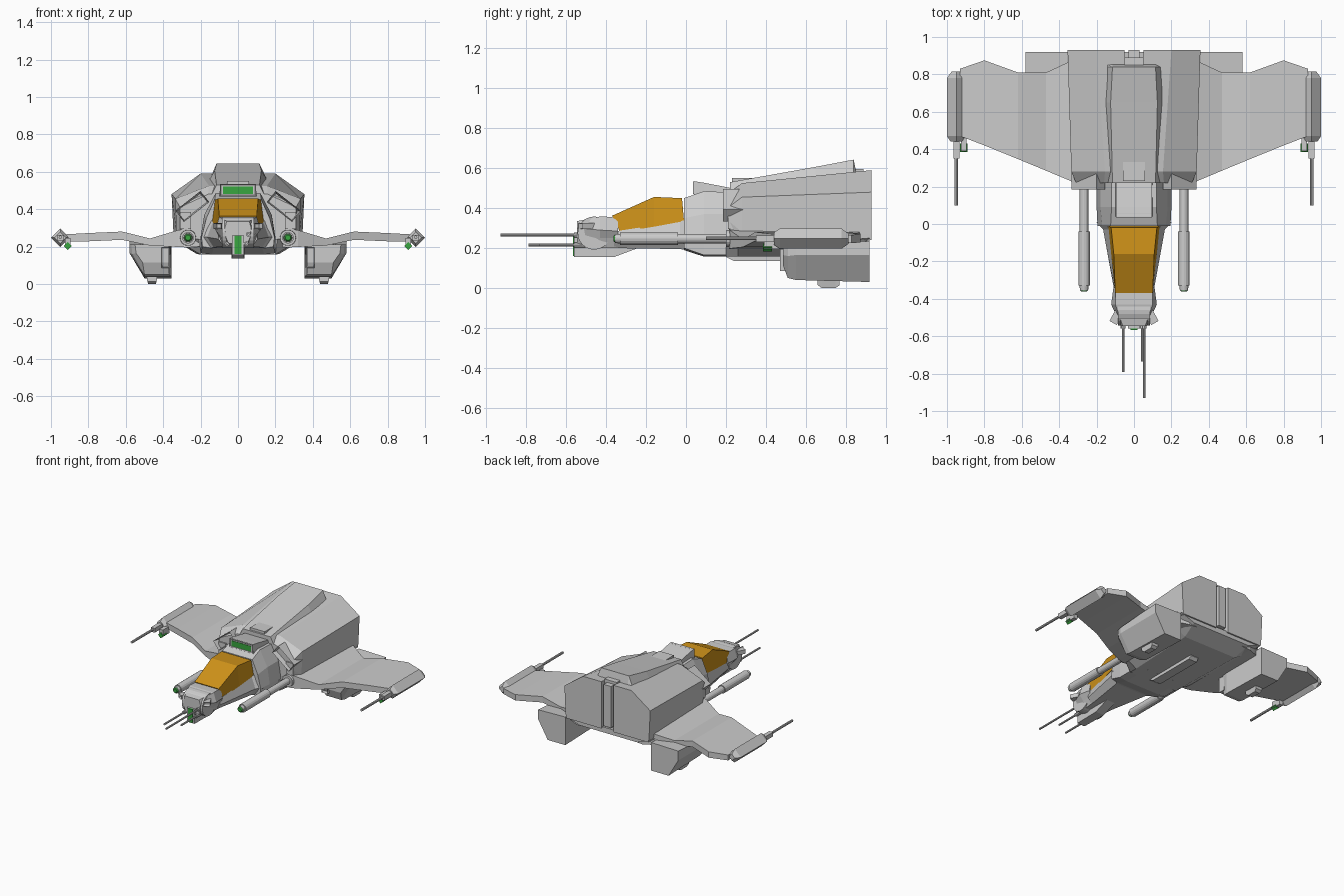
import bpy, bmesh, math
from mathutils import Matrix, Vector

if "Cube" in bpy.data.objects:
    bpy.data.objects.remove(bpy.data.objects["Cube"])


def material(name, rgb):
    m = bpy.data.materials.new(name)
    m.diffuse_color = (*rgb, 1)
    m.use_nodes = True
    m.node_tree.nodes["Principled BSDF"].inputs["Base Color"].default_value = m.diffuse_color
    return m


GREEN = material("green_lens", (0.04, 0.38, 0.05))
AMBER = material("amber_glass", (0.62, 0.29, 0.01))


def finish(name, bm, mirror=False, mat=None):
    bmesh.ops.recalc_face_normals(bm, faces=bm.faces)
    me = bpy.data.meshes.new(name)
    bm.to_mesh(me)
    bm.free()
    ob = bpy.data.objects.new(name, me)
    bpy.context.collection.objects.link(ob)
    if mat:
        me.materials.append(mat)
    if mirror:
        ob.modifiers.new("Mirror", "MIRROR").use_mirror_merge = False
    return ob


def loft(name, rings, mirror=False, mat=None):
    """Skin a list of closed rings of 3D points and cap both ends."""
    bm = bmesh.new()
    vs = [[bm.verts.new(p) for p in r] for r in rings]
    n = len(vs[0])
    for a, b in zip(vs, vs[1:]):
        for i in range(n):
            bm.faces.new((a[i], a[(i + 1) % n], b[(i + 1) % n], b[i]))
    bm.faces.new(vs[0])
    bm.faces.new(vs[-1])
    return finish(name, bm, mirror, mat)


def sym(y, half):
    """Symmetric cross-section at y from right-side (x, z) points, bottom to top."""
    return [(x, y, z) for x, z in half] + [(-x, y, z) for x, z in reversed(half)]


def ring(y, pts):
    return [(x, y, z) for x, z in pts]


def box(name, c, s, mirror=False, mat=None, rot=0, axis='Y', inset=0, depth=0.03):
    """Box, optionally turned, with an optional recess in its front face."""
    bm = bmesh.new()
    bmesh.ops.create_cube(bm, size=1, matrix=Matrix.Diagonal((*s, 1)))
    if inset:
        bm.normal_update()
        f = min(bm.faces, key=lambda q: q.normal.y)
        bmesh.ops.inset_region(bm, faces=[f], thickness=inset)
        bmesh.ops.translate(bm, verts=f.verts, vec=(0, depth, 0))
    m = Matrix.Translation(c) @ Matrix.Rotation(math.radians(rot), 4, axis)
    bmesh.ops.transform(bm, matrix=m, verts=bm.verts)
    return finish(name, bm, mirror, mat)


def rod(name, x, z, profile, mirror=False, mat=None, sides=16):
    """Turned rod along y from (y, radius) steps."""
    rings = [[(x + r * math.cos(a), y, z + r * math.sin(a))
              for a in (2 * math.pi * i / sides for i in range(sides))]
             for y, r in profile]
    return loft(name, rings, mirror, mat)


# Main hull: two halves either side of a recessed core
loft("hull_half", [
    ring(0.22, [(.05, .2), (.29, .25), (.31, .33), (.31, .41), (.16, .48), (.05, .49)]),
    ring(0.28, [(.05, .2), (.33, .23), (.33, .28), (.335, .455), (.155, .525), (.05, .525)]),
    ring(0.93, [(.05, .24), (.34, .24), (.345, .27), (.355, .48), (.2, .59), (.05, .59)])], True)
box("hull_core", (0, .56, .375), (.12, .66, .35))
box("rear_tab", (0, .885, .42), (.06, .09, .31))
loft("spine", [sym(.22, [(.15, .46), (.115, .53)]), sym(.65, [(.168, .53), (.125, .607)]),
               sym(.84, [(.155, .55), (.115, .643)]), sym(.855, [(.155, .55), (.115, .57)])])
box("spine_end_cap", (0, .87, .58), (.1, .04, .03))

# Belly
loft("belly", [sym(.2, [(.2, .157), (.21, .24)]), sym(.26, [(.2, .157), (.34, .24)]),
               sym(.8, [(.22, .16), (.35, .24)]), sym(.92, [(.24, .21), (.35, .25)])])
loft("belly_keel", [sym(.2, [(.03, .155), (.03, .17)]), sym(.24, [(.035, .135), (.035, .17)]),
                    sym(.62, [(.035, .135), (.035, .17)]), sym(.64, [(.03, .155), (.03, .17)])])

# Air intakes on the hull shoulders
box("intake", (.245, .235, .415), (.17, .1, .075), True, rot=38, inset=.014, depth=.05)
box("intake_lower", (.28, .245, .34), (.06, .07, .09), True)

# Neck and sensor housing
loft("neck", [sym(-.01, [(.13, .19), (.19, .2), (.195, .25), (.17, .35), (.125, .45)]),
              sym(.09, [(.14, .157), (.2, .165), (.2, .25), (.18, .37), (.12, .485)]),
              sym(.3, [(.14, .157), (.2, .165), (.2, .25), (.18, .37), (.12, .475)])])
loft("sensor_housing", [sym(.04, [(.1, .46), (.095, .535)]), sym(.09, [(.1, .46), (.095, .527)]),
                        sym(.23, [(.1, .46), (.095, .50)])])
box("sensor_frame", (0, .045, .502), (.19, .02, .062), inset=.01, depth=.008)
box("sensor_lens", (0, .043, .5), (.16, .012, .04), mat=GREEN)

# Nose and canopy
loft("nose_body", [sym(-.36, [(.075, .2), (.105, .24), (.1, .283)]),
                   sym(-.03, [(.13, .195), (.165, .25), (.133, .334)]),
                   sym(.01, [(.16, .19), (.2, .25), (.15, .345)])])
loft("nose_head", [sym(-.545, [(.05, .215), (.065, .25), (.07, .3), (.06, .335)]),
                   sym(-.43, [(.07, .2), (.09, .25), (.122, .29), (.1, .358)]),
                   sym(-.34, [(.08, .2), (.1, .25), (.11, .285), (.097, .355)])])
canopy = []
for (xb, yb, zb), (xt, yt, zt) in [((.102, -.33, .28), (.1, -.37, .362)),
                                   ((.122, -.16, .307), (.108, -.16, .456)),
                                   ((.137, -.01, .335), (.122, -.02, .45))]:
    canopy.append([(xb, yb, zb), (xt, yt, zt), (-xt, yt, zt), (-xb, yb, zb)])
loft("canopy", canopy, mat=AMBER)

# Nose turret drum, brow slots and chin sensor
bm = bmesh.new()
bmesh.ops.create_cone(bm, cap_ends=True, segments=24, radius1=.083, radius2=.083, depth=.17,
                      matrix=Matrix.Translation((0, -.46, .275)) @ Matrix.Rotation(math.pi / 2, 4, 'Y'))
finish("nose_drum", bm)
box("brow_slot", (.088, -.485, .31), (.045, .1, .03), True, rot=28, axis='Z', inset=.006)
loft("chin", [sym(-.56, [(.032, .155), (.032, .26)]), sym(-.36, [(.035, .155), (.035, .26)]),
              sym(-.24, [(.035, .2), (.035, .26)])])
box("chin_lens", (0, -.56, .21), (.036, .012, .1), mat=GREEN)

# Nose guns of three lengths
for i, (x, y, z) in enumerate([(-.058, -.79, .215), (.055, -.93, .265), (.045, -.735, .215)]):
    rod(f"nose_gun_{i + 1}", x, z, [(y, .007), (-.45, .007)], sides=8)
    rod(f"nose_gun_{i + 1}_sleeve", x, z, [(-.56, .013), (-.42, .013)], sides=8)

# Long cannons at the wing roots
rod("cannon", .267, .247, [(-.355, .022), (-.33, .024), (-.33, .031), (-.04, .031),
                           (-.04, .024), (.2, .024), (.2, .042), (.25, .045)], True)
rod("cannon_lens", .267, .247, [(-.362, .014), (-.35, .023)], True, GREEN)

# Wings: x, front y, back y, lower z, upper z
stations = [(.2, .215, .9, .2, .25), (.27, .215, .9, .195, .295), (.32, .222, .88, .198, .288),
            (.47, .285, .81, .205, .243), (.62, .347, .81, .236, .28),
            (.8, .42, .875, .228, .272), (.93, .47, .83, .225, .265)]
loft("wing", [[(x, f, b), (x, k, b), (x, k, t), (x, f, t)] for x, f, k, b, t in stations], True)


# Wing-tip pods and guns
def tip(name, x, z, profile, mat=None):
    return rod(name, x, z, profile, True, mat, sides=4)


tip("wing_tip", .95, .247, [(.44, .03), (.47, .05), (.78, .05), (.815, .025)])
box("tip_gun_mount", (.95, .4, .247), (.032, .1, .032), True)
rod("tip_gun", .95, .25, [(.1, .009), (.4, .009)], True, sides=8)
box("tip_light_mount", (.91, .43, .22), (.03, .08, .05), True)
tip("tip_light", .91, .203, [(.385, .021), (.43, .021)], GREEN)

# Lower thruster pods with inlets and landing feet
loft("thruster_pod", [
    ring(.485, [(.37, .115), (.51, .115), (.545, .165), (.55, .21), (.37, .215)]),
    ring(.51, [(.37, .05), (.5, .05), (.565, .16), (.57, .21), (.36, .215)]),
    ring(.55, [(.355, .04), (.5, .04), (.58, .165), (.58, .21), (.355, .22)]),
    ring(.92, [(.355, .03), (.5, .03), (.58, .165), (.58, .235), (.355, .24)])], True)
box("pod_inlet", (.385, .495, .14), (.05, .05, .11), True, inset=.01, depth=.03)
loft("landing_foot", [
    ring(.66, [(.435, .014), (.485, .014), (.49, .05), (.43, .05)]),
    ring(.68, [(.44, 0), (.48, 0), (.49, .05), (.43, .05)]),
    ring(.75, [(.44, 0), (.48, 0), (.49, .05), (.43, .05)]),
    ring(.77, [(.435, .014), (.485, .014), (.49, .05), (.43, .05)])], True)
